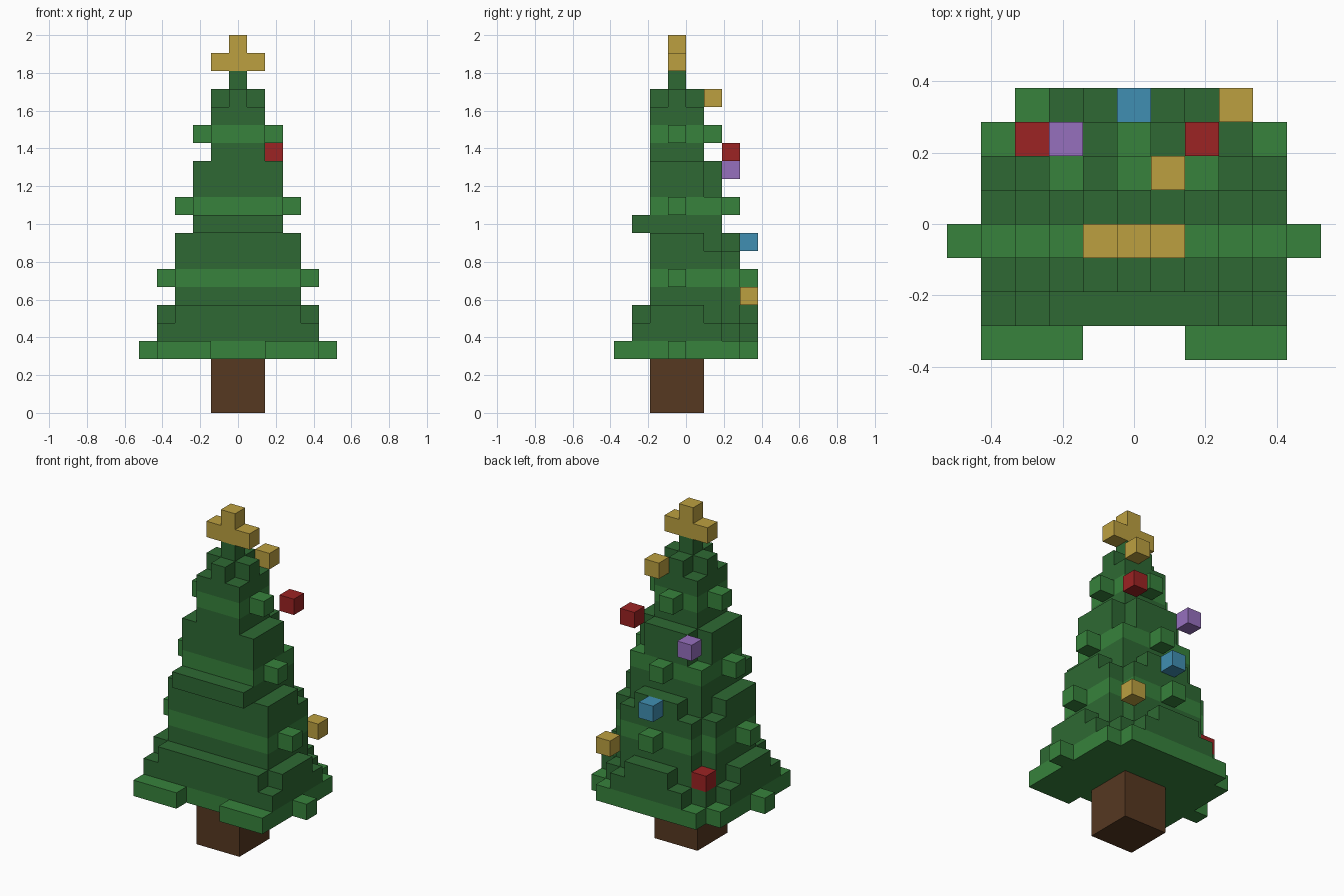
import bpy, bmesh
from mathutils import Vector

if "Cube" in bpy.data.objects:
    bpy.data.objects.remove(bpy.data.objects["Cube"])

V = 2 / 21            # edge of one block; the model is 21 blocks high
AXIS_Y = -V / 2       # the trunk axis sits half a block forward of centre


def material(name, srgb):
    m = bpy.data.materials.new(name)
    lin = [((c / 255 + 0.055) / 1.055) ** 2.4 for c in srgb]
    m.diffuse_color = (*lin, 1)
    m.use_nodes = True
    m.node_tree.nodes["Principled BSDF"].inputs["Base Color"].default_value = m.diffuse_color
    return m


DARK = material("dark green", (46, 105, 51))
LIGHT = material("light green", (55, 130, 60))
BARK = material("bark brown", (86, 56, 33))
GOLD = material("gold", (188, 160, 64))
RED = material("red", (156, 35, 35))
BLUE = material("blue", (64, 143, 178))
PURPLE = material("purple", (150, 112, 190))


def blocks(name, cells, mats, rule=lambda cell: 0):
    """Join unit blocks into one shell, leaving out faces between neighbours."""
    cells = set(cells)
    bm = bmesh.new()
    for cell in sorted(cells):
        centre = Vector((cell[0] * V, cell[1] * V + AXIS_Y, (cell[2] + 0.5) * V))
        for axis in range(3):
            for sign in (-1, 1):
                n = [0, 0, 0]
                n[axis] = sign
                if tuple(a + b for a, b in zip(cell, n)) in cells:
                    continue
                u, w = Vector((0, 0, 0)), Vector((0, 0, 0))
                u[(axis + 1) % 3], w[(axis + 2) % 3] = V / 2, sign * V / 2
                c = centre + Vector(n) * V / 2
                face = bm.faces.new([bm.verts.new(c + p) for p in
                                     (-u - w, u - w, u + w, w - u)])
                face.material_index = rule(cell)
    bmesh.ops.remove_doubles(bm, verts=bm.verts, dist=V / 100)
    me = bpy.data.meshes.new(name)
    bm.to_mesh(me)
    bm.free()
    for m in mats:
        me.materials.append(m)
    ob = bpy.data.objects.new(name, me)
    bpy.context.collection.objects.link(ob)


# Trunk: 3 x 3 x 3 blocks
blocks("trunk", [(x, y, z) for x in (-1, 0, 1) for y in (-1, 0, 1)
                 for z in range(3)], [BARK])

# Foliage: stacked discs (squared radius per layer), flattened at the front
RADIUS_SQ = {3: 25, 4: 20, 5: 17, 6: 13, 7: 16, 8: 13, 9: 10, 10: 8,
             11: 9, 12: 5, 13: 5, 14: 2, 15: 4, 16: 2, 17: 1, 18: 0}
FRONT = {3: -3, 4: -2, 5: -2, 10: -2}      # every other layer stops at -1
LIGHT_LAYERS = (3, 7, 11, 15)

foliage = []
for z, r2 in RADIUS_SQ.items():
    for x in range(-5, 6):
        for y in range(FRONT.get(z, -1), 5):
            notch = y == -3 and abs(x) < 2     # gap in the lowest front edge
            if x * x + y * y <= r2 and not notch:
                foliage.append((x, y, z))
blocks("foliage", foliage, [DARK, LIGHT], lambda c: int(c[2] in LIGHT_LAYERS))

# Star on the top
blocks("top_star", [(-1, 0, 19), (0, 0, 19), (1, 0, 19), (0, 0, 20)], [GOLD])

# Baubles around the back
for name, cell, mat in (("gold_bauble_high", (1, 2, 17), GOLD),
                        ("red_bauble_high", (2, 3, 14), RED),
                        ("purple_bauble", (-2, 3, 13), PURPLE),
                        ("blue_bauble", (0, 4, 9), BLUE),
                        ("gold_bauble_low", (3, 4, 6), GOLD),
                        ("red_bauble_low", (-3, 3, 5), RED)):
    blocks(name, [cell], [mat])
